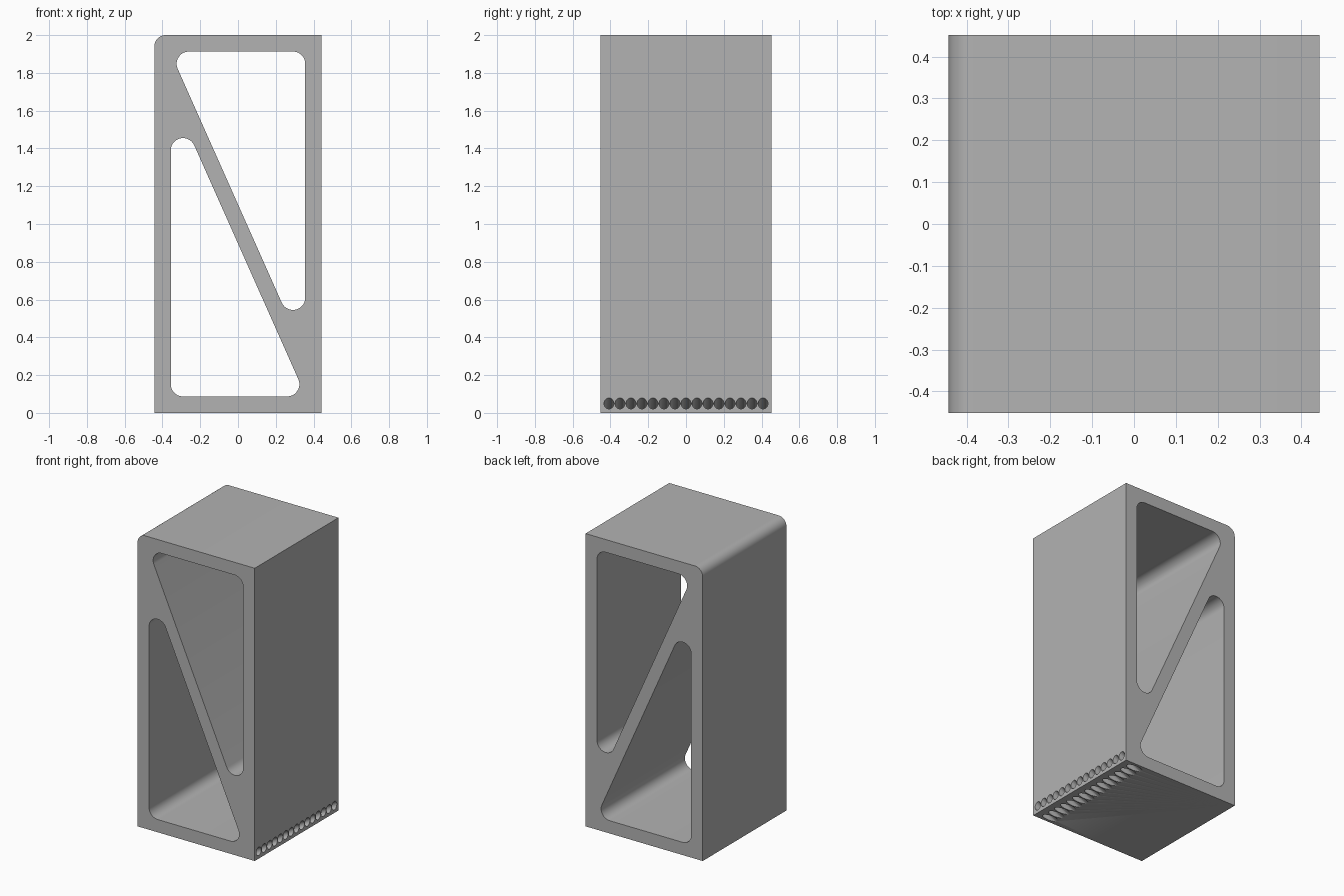
import bpy, bmesh, math
from mathutils import Vector

cube = bpy.data.objects.get("Cube")
if cube:
    bpy.data.objects.remove(cube, do_unlink=True)

HALF_X, HALF_Y, HEIGHT = 0.443, 0.452, 2.0

grey = bpy.data.materials.new("plain grey")
grey.use_nodes = True
COLOUR = (0.45, 0.45, 0.45, 1)
grey.diffuse_color = COLOUR
grey.node_tree.nodes["Principled BSDF"].inputs["Base Color"].default_value = COLOUR


def add_object(name, bm):
    bmesh.ops.recalc_face_normals(bm, faces=bm.faces)
    mesh = bpy.data.meshes.new(name)
    bm.to_mesh(mesh)
    bm.free()
    mesh.materials.append(grey)
    obj = bpy.data.objects.new(name, mesh)
    bpy.context.collection.objects.link(obj)
    return obj


def extrude_profile(name, points, half_depth):
    """Extrude an xz outline along y."""
    bm = bmesh.new()
    face = bm.faces.new([bm.verts.new((x, -half_depth, z)) for x, z in points])
    geom = bmesh.ops.extrude_face_region(bm, geom=[face])["geom"]
    moved = [v for v in geom if isinstance(v, bmesh.types.BMVert)]
    bmesh.ops.translate(bm, verts=moved, vec=(0, 2 * half_depth, 0))
    return add_object(name, bm)


def rounded_outline(centres, radius, steps=14):
    """Outline of a polygon of counterclockwise centres, grown by a radius."""
    points, n = [], len(centres)
    for i in range(n):
        before, here, after = (Vector(centres[(i + k) % n]) for k in (-1, 0, 1))
        d_in, d_out = here - before, after - here
        start = math.atan2(d_in.y, d_in.x) - math.pi / 2
        turn = (math.atan2(d_out.y, d_out.x) - start - math.pi / 2) % math.tau
        for s in range(steps + 1):
            a = start + turn * s / steps
            points.append((here.x + radius * math.cos(a), here.y + radius * math.sin(a)))
    return points


# Block with one rounded upper edge
R = 0.06
outline = [(-HALF_X, 0), (HALF_X, 0), (HALF_X, HEIGHT)]
for s in range(15):
    a = math.pi / 2 * (1 + s / 14)
    outline.append((-HALF_X + R + R * math.cos(a), HEIGHT - R + R * math.sin(a)))
block = extrude_profile("truss_block", outline, HALF_Y)

# Two triangular openings, the lower being the upper turned half round
upper = [(0.291, 0.61), (0.291, 1.848), (-0.26, 1.848)]
lower = [(-x, HEIGHT - z) for x, z in upper]
cutters = [extrude_profile(name, rounded_outline(tri, 0.065), 0.6)
           for name, tri in (("upper_opening", upper), ("lower_opening", lower))]

# Row of slanted drain holes from the right face out through the base
bm = bmesh.new()
entry, leave = Vector((HALF_X, 0, 0.05)), Vector((0.34, 0, 0))
axis = (entry - leave).normalized()
for i in range(15):
    made = bmesh.ops.create_cone(bm, cap_ends=True, segments=24,
                                 radius1=0.026, radius2=0.026, depth=0.5)["verts"]
    bmesh.ops.rotate(bm, verts=made, matrix=axis.to_track_quat("Z", "Y").to_matrix())
    bmesh.ops.translate(bm, verts=made,
                        vec=(entry + leave) / 2 + Vector((0, (i - 7) * 0.0583, 0)))
cutters.append(add_object("drain_holes", bm))

# Cut the openings
for cutter in cutters:
    mod = block.modifiers.new(cutter.name, "BOOLEAN")
    mod.operation = "DIFFERENCE"
    mod.solver = "EXACT"
    mod.object = cutter
bpy.context.view_layer.update()
result = bpy.data.meshes.new_from_object(
    block.evaluated_get(bpy.context.evaluated_depsgraph_get()))
block.modifiers.clear()
block.data = result
for cutter in cutters:
    bpy.data.objects.remove(cutter, do_unlink=True)

bpy.ops.object.select_all(action="DESELECT")
block.select_set(True)
bpy.context.view_layer.objects.active = block
bpy.ops.object.shade_smooth_by_angle(angle=math.radians(30))
